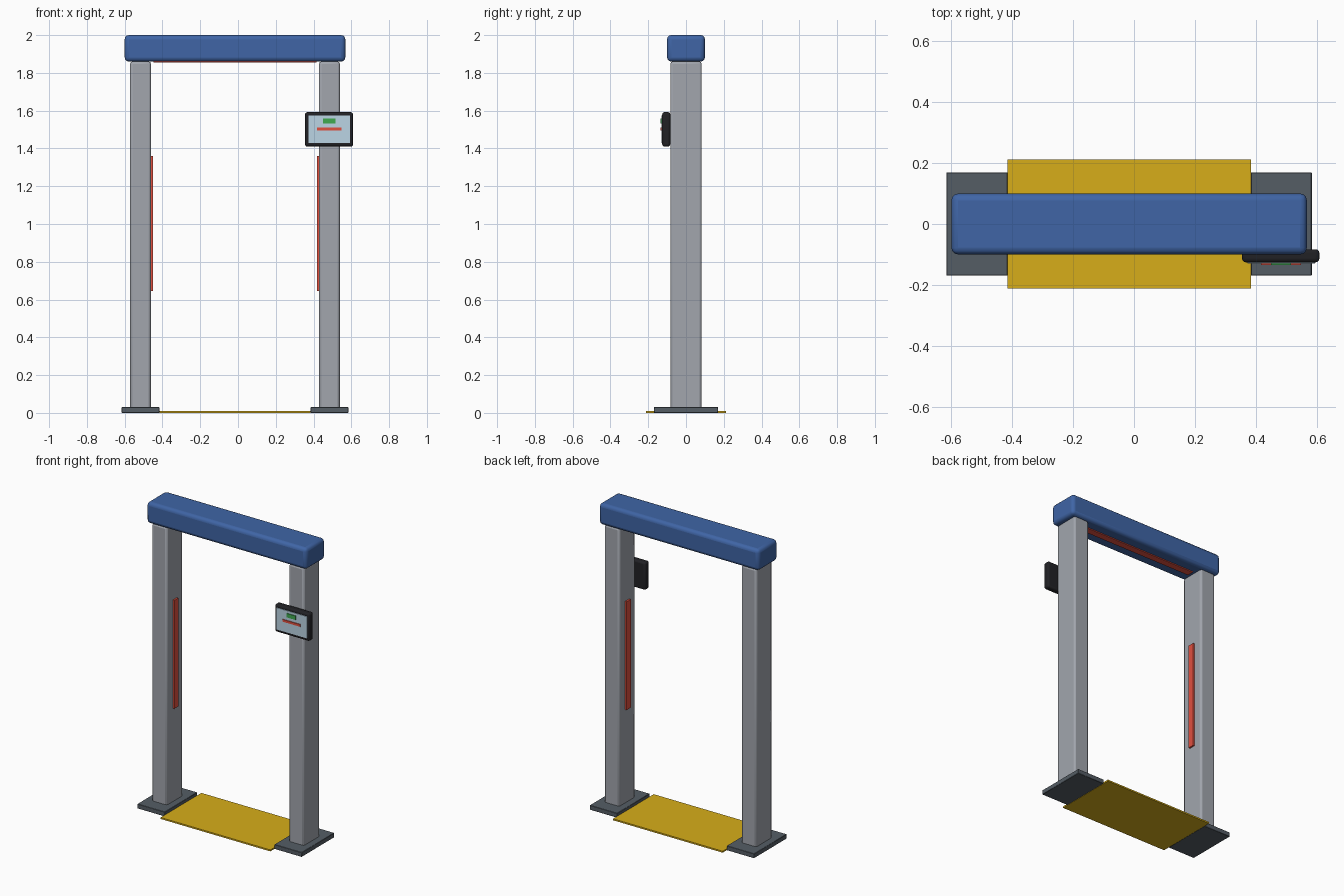
import bpy
from math import radians

if "Cube" in bpy.data.objects:
    bpy.data.objects.remove(bpy.data.objects["Cube"])

CX = -0.016  # centre of the gate frame


def material(name, rgb):
    m = bpy.data.materials.new(name)
    m.diffuse_color = (*rgb, 1)
    m.use_nodes = True
    m.node_tree.nodes["Principled BSDF"].inputs["Base Color"].default_value = m.diffuse_color
    return m


BLUE = material("blue", (0.05, 0.13, 0.38))
STEEL = material("steel", (0.36, 0.38, 0.42))
SLATE = material("slate", (0.09, 0.11, 0.13))
YELLOW = material("yellow", (0.68, 0.42, 0.01))
RED = material("red", (0.75, 0.08, 0.05))
BLACK = material("black", (0.015, 0.015, 0.018))
GLASS = material("glass", (0.5, 0.66, 0.78))
GREEN = material("green", (0.05, 0.4, 0.08))


def box(name, x, y, z, mat, bevel=0, segments=2):
    """Box from (min, max) ranges, with optional rounded edges."""
    bpy.ops.mesh.primitive_cube_add(size=1, location=[(a + b) / 2 for a, b in (x, y, z)])
    o = bpy.context.object
    o.name = name
    o.scale = [b - a for a, b in (x, y, z)]
    bpy.ops.object.transform_apply(location=False, rotation=False, scale=True)
    o.data.materials.append(mat)
    if bevel:
        bpy.ops.object.shade_smooth_by_angle(angle=radians(40))
        m = o.modifiers.new("bevel", "BEVEL")
        m.width = bevel
        m.segments = segments
    return o


def span(side, a, b):
    """Mirrored x range about the frame centre."""
    return tuple(sorted((CX + side * a, CX + side * b)))


# Two posts with foot plates and inner sensor strips
for side, label in ((-1, "left"), (1, "right")):
    box(label + "_foot_plate", span(side, 0.40, 0.60), (-0.17, 0.17), (0, 0.03), SLATE, 0.002, 1)
    box(label + "_post", span(side, 0.445, 0.555), (-0.083, 0.083), (0.001, 1.86), STEEL, 0.012)
    box(label + "_sensor_strip", span(side, 0.434, 0.447), (-0.021, 0.021), (0.645, 1.36), RED)

# Header beam and its underside strip
box("header_beam", (CX - 0.584, CX + 0.584), (-0.1, 0.1), (1.86, 2.0), BLUE, 0.022, 3)
box("header_sensor_strip", (CX - 0.431, CX + 0.431), (-0.023, 0.023), (1.854, 1.864), RED)

# Floor mat
box("floor_mat", (CX - 0.4, CX + 0.4), (-0.212, 0.212), (0, 0.01), YELLOW)

# Control display on the right post
box("display_case", (0.355, 0.609), (-0.126, -0.083), (1.41, 1.592), BLACK, 0.012, 3)
box("display_screen", (0.373, 0.594), (-0.130, -0.12), (1.43, 1.574), GLASS)
box("display_red_bar", (0.418, 0.548), (-0.135, -0.128), (1.496, 1.511), RED)
box("display_green_bar", (0.45, 0.516), (-0.135, -0.128), (1.532, 1.558), GREEN)
